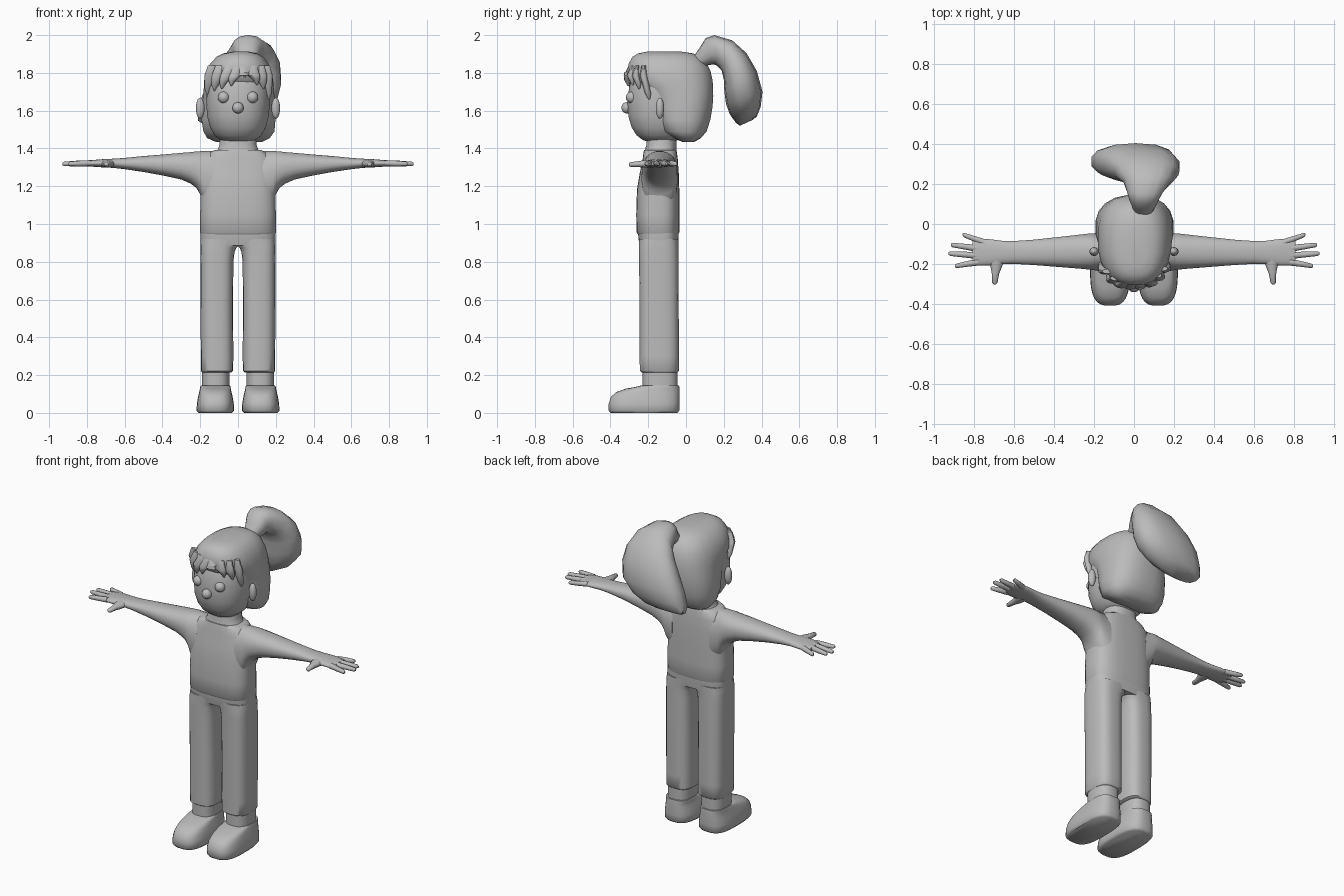
import bpy, bmesh, math
from mathutils import Vector as V

grey = bpy.data.materials.new("plain grey")
grey.diffuse_color = (0.5, 0.5, 0.5, 1)


def finish(name, bm, subdiv=0, angle=50):
    """Turn a bmesh into a smooth-shaded object."""
    bmesh.ops.recalc_face_normals(bm, faces=bm.faces)
    me = bpy.data.meshes.new(name)
    bm.to_mesh(me)
    bm.free()
    me.materials.append(grey)
    ob = bpy.data.objects.new(name, me)
    bpy.context.collection.objects.link(ob)
    if subdiv:
        ob.modifiers.new("soften", 'SUBSURF').levels = subdiv
        ob.modifiers["soften"].render_levels = subdiv
    bpy.ops.object.select_all(action='DESELECT')
    ob.select_set(True)
    bpy.context.view_layer.objects.active = ob
    bpy.ops.object.shade_smooth_by_angle(angle=math.radians(angle))
    return ob


def loft(name, sections, p=2.0, n=20, subdiv=0, angle=50):
    """Skin rounded-box sections, each given as (centre, half axis, half axis)."""
    bm = bmesh.new()
    rings = []
    for c, a, b in sections:
        ring = []
        for i in range(n):
            t = 2 * math.pi * (i + 0.5) / n
            u, v = (math.copysign(abs(f) ** (2 / p), f) for f in (math.cos(t), math.sin(t)))
            ring.append(bm.verts.new(V(c) + V(a) * u + V(b) * v))
        rings.append(ring)
    for r, q in zip(rings, rings[1:]):
        for i in range(n):
            j = (i + 1) % n
            bm.faces.new((r[i], r[j], q[j], q[i]))
    bm.faces.new(rings[0])
    bm.faces.new(rings[-1])
    return finish(name, bm, subdiv, angle)


def flat(z, x0, x1, y0, y1):
    """Horizontal section from its extents."""
    return (((x0 + x1) / 2, (y0 + y1) / 2, z), ((x1 - x0) / 2, 0, 0), (0, (y1 - y0) / 2, 0))


def stack(name, rows, s=1, **kw):
    return loft(name, [flat(z, s * a, s * b, c, d) for z, a, b, c, d in rows], **kw)


def ball(name, loc, scale, seg=20):
    bm = bmesh.new()
    bmesh.ops.create_uvsphere(bm, u_segments=seg, v_segments=seg // 2, radius=1)
    for v in bm.verts:
        v.co = V([v.co[i] * scale[i] + loc[i] for i in range(3)])
    return finish(name, bm)


def rod(name, path, radii, side, up, p=2.0, n=10):
    """Tapered flattened rod along a path."""
    return loft(name, [(c, V(side) * r[0], V(up) * r[1]) for c, r in zip(path, radii)], p=p, n=n)


# Shirt body and neck
stack("shirt", [
    (0.945, -.196, .196, -.255, -.04), (0.955, -.202, .202, -.262, -.035),
    (1.05, -.201, .201, -.264, -.035), (1.18, -.198, .198, -.26, -.035),
    (1.27, -.195, .195, -.245, -.038), (1.34, -.185, .185, -.23, -.043),
    (1.38, -.15, .15, -.225, -.048), (1.392, -.12, .12, -.222, -.05)], p=3, n=32)
stack("neck", [
    (1.37, -.125, .125, -.22, -.05), (1.395, -.108, .108, -.217, -.05),
    (1.42, -.098, .098, -.21, -.05), (1.5, -.095, .095, -.21, -.05)], p=2.4, n=24)

# Trouser top
stack("hips", [
    (0.885, -.196, .196, -.245, -.042), (0.92, -.199, .199, -.252, -.039),
    (0.953, -.199, .199, -.254, -.038)], p=3.2, n=32)

for s, side in ((-1, "left"), (1, "right")):
    # Trouser leg, ankle and shoe
    stack(side + "_leg", [
        (0.215, .035, .192, -.235, -.045), (0.222, .026, .197, -.245, -.037),
        (0.30, .024, .197, -.246, -.037), (0.55, .026, .199, -.246, -.038),
        (0.80, .024, .2, -.249, -.039), (0.85, .018, .2, -.25, -.04),
        (0.875, .008, .2, -.25, -.04), (0.89, -.01, .2, -.25, -.04),
        (0.92, -.02, .198, -.25, -.04)], s, p=3, n=24)
    stack(side + "_ankle", [
        (0.11, .045, .192, -.23, -.045), (0.23, .045, .192, -.23, -.045)], s, p=2.6, n=24)
    stack(side + "_shoe", [
        (0, .032, .21, -.4, -.045), (0.012, .02, .22, -.41, -.035),
        (0.05, .022, .218, -.41, -.033), (0.085, .028, .212, -.398, -.033),
        (0.11, .034, .206, -.37, -.033), (0.128, .038, .202, -.32, -.034),
        (0.137, .039, .2, -.27, -.035), (0.145, .042, .197, -.24, -.036)], s, p=3, n=28)

    # Sleeve, forearm and palm in one sweep: x, z range, y range
    arm = [(.13, 1.05, 1.388, -.235, -.045), (.185, 1.11, 1.387, -.235, -.045),
           (.2, 1.155, 1.386, -.232, -.046), (.22, 1.19, 1.385, -.23, -.047),
           (.25, 1.213, 1.381, -.226, -.05), (.3, 1.235, 1.377, -.222, -.056),
           (.4, 1.257, 1.368, -.214, -.067), (.5, 1.275, 1.36, -.206, -.078),
           (.6, 1.29, 1.35, -.2, -.085), (.66, 1.297, 1.346, -.2, -.084),
           (.72, 1.3, 1.343, -.208, -.076), (.78, 1.304, 1.338, -.208, -.074),
           (.81, 1.308, 1.334, -.2, -.085)]
    loft(side + "_arm", [((s * x, (c + d) / 2, (a + b) / 2), (0, (d - c) / 2, 0), (0, 0, (b - a) / 2))
                         for x, a, b, c, d in arm], p=2.3, n=24)
    # Fingers: base x, base y, tip x, tip y
    for k, (bx, by, tx, ty) in enumerate([(.78, -.19, .897, -.211), (.78, -.158, .93, -.148),
                                          (.78, -.123, .918, -.104), (.75, -.093, .858, -.053)]):
        pts = [(s * (bx + (tx - bx) * t), by + (ty - by) * t, 1.322 - .004 * t) for t in (0, .5, .93, 1)]
        rod(f"{side}_finger_{k + 1}", pts, [(.019, .016), (.015, .015), (.012, .012), (.006, .006)],
            (0, 1, 0), (0, 0, 1))
    rod(side + "_thumb", [(s * .69, -.17, 1.32), (s * .69, -.215, 1.318), (s * .694, -.25, 1.317),
                          (s * .697, -.295, 1.315), (s * .697, -.303, 1.315)],
        [(.045, .022), (.03, .02), (.019, .016), (.014, .012), (.006, .006)], (1, 0, 0), (0, 0, 1))

    # Ear and eye
    ball(side + "_ear", (s * .2, -.138, 1.613), (.023, .022, .056))
    ball(side + "_eye", (s * .076, -.288, 1.67), (.031, .03, .031))

# Face
stack("head", [
    (1.435, -.06, .06, -.2, -.06), (1.445, -.095, .095, -.23, -.04),
    (1.47, -.125, .125, -.262, -.01), (1.51, -.148, .148, -.288, .02),
    (1.57, -.164, .164, -.306, .04), (1.64, -.169, .169, -.31, .05),
    (1.72, -.168, .168, -.303, .05), (1.79, -.155, .155, -.28, .04),
    (1.84, -.12, .12, -.24, .0)], p=2.3, n=28)
ball("nose", (0, -.312, 1.615), (.03, .03, .03))

# Hair cap, sweeping back from the face towards the nape
stack("hair", [
    (1.435, -.12, .13, -.02, .045), (1.455, -.165, .17, -.07, .08),
    (1.49, -.185, .195, -.135, .11), (1.55, -.195, .2, -.165, .13),
    (1.62, -.193, .198, -.18, .142), (1.675, -.187, .195, -.2, .146),
    (1.72, -.183, .191, -.245, .146), (1.76, -.181, .188, -.3, .143),
    (1.81, -.168, .178, -.31, .132), (1.85, -.148, .162, -.305, .112),
    (1.885, -.115, .135, -.285, .08), (1.903, -.08, .105, -.255, .04),
    (1.912, -.03, .06, -.21, -.02)], p=2.5, n=20, angle=60)

# Fringe locks: top x, tip x, tip z
for k, (bx, tx, tz) in enumerate([(-.13, -.162, 1.685), (-.09, -.125, 1.705), (-.04, -.085, 1.715),
                                  (0, -.035, 1.73), (.02, .035, 1.775), (.07, .1, 1.735),
                                  (.11, .135, 1.715), (.14, .163, 1.66)]):
    def front(x, push):
        return -.31 * (1 - min(abs(x) / .19, 1) ** 2.6) ** .4 - push
    pts = [(bx, front(bx, -.02), 1.84), ((bx + tx) / 2, front((bx + tx) / 2, 0), 1.785),
           (tx * .9 + bx * .1, front(tx, .002), tz + .03), (tx, front(tx, -.004), tz)]
    rod(f"fringe_{k + 1}", pts, [(.03, .012), (.034, .02), (.02, .016), (.003, .004)],
        (1, 0, 0), (0, 1, 0))

# Ponytail: outer y, z, inner y, z, then x range
tail = [(.04, 1.885, .08, 1.83, .0, .09), (.07, 1.93, .115, 1.84, -.01, .11),
        (.105, 1.985, .145, 1.845, -.025, .125), (.15, 2.0, .165, 1.838, -.035, .145),
        (.245, 1.972, .188, 1.815, -.055, .195), (.32, 1.905, .2, 1.765, -.1, .225),
        (.375, 1.81, .203, 1.70, -.15, .232), (.405, 1.70, .212, 1.635, -.195, .212),
        (.395, 1.62, .232, 1.58, -.217, .15), (.375, 1.57, .265, 1.535, -.215, .06),
        (.355, 1.552, .285, 1.52, -.19, -.02)]
loft("ponytail", [(((f + e) / 2, (a + c) / 2, (b + d) / 2), ((f - e) / 2, 0, 0),
                   (0, (a - c) / 2, (b - d) / 2)) for a, b, c, d, e, f in tail], p=2.4, n=14, angle=45)
